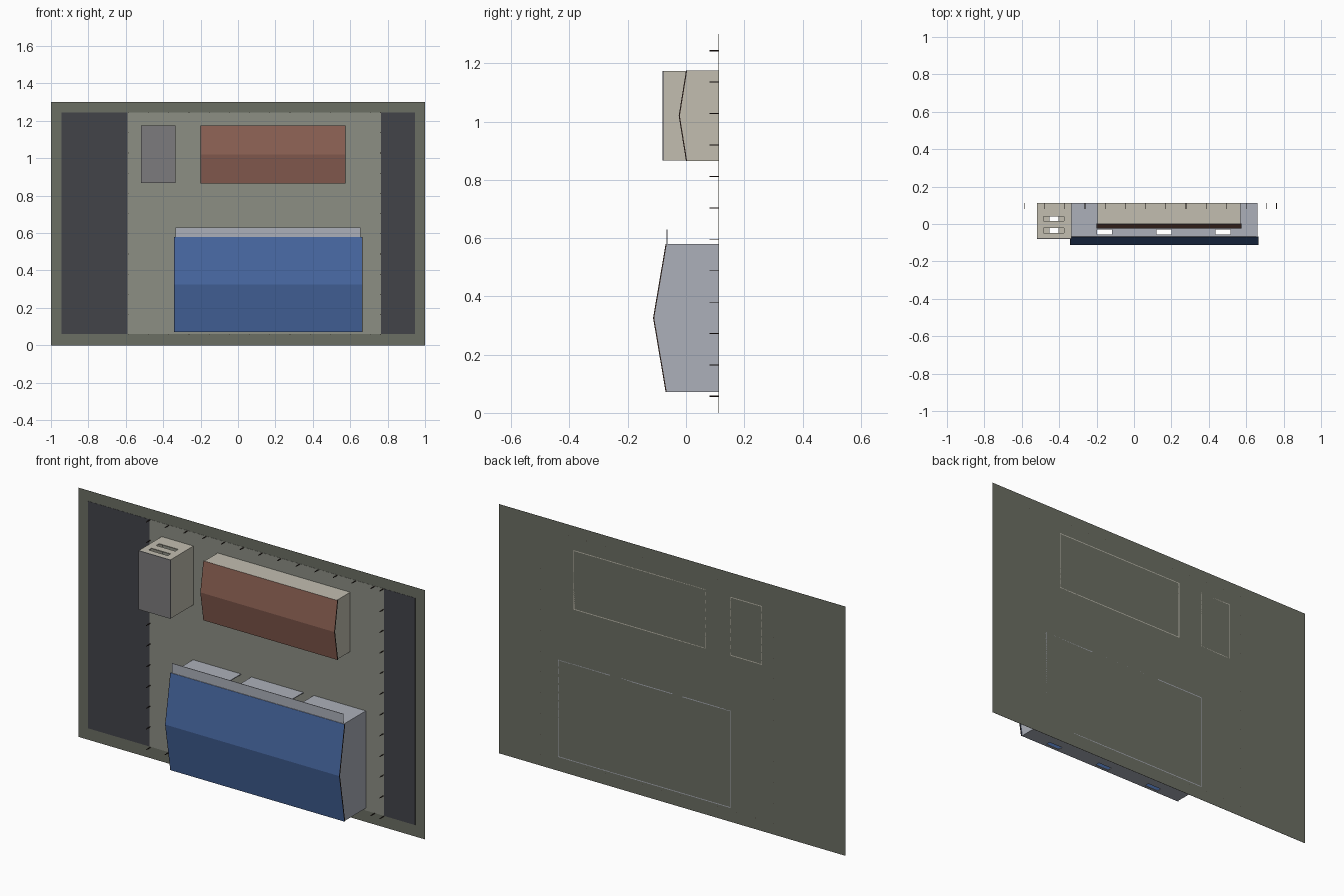
import bpy
import bmesh

if "Cube" in bpy.data.objects:
    bpy.data.objects.remove(bpy.data.objects["Cube"], do_unlink=True)

BACK = 0.113    # plane of the site, structures rise toward -y
THIN = 0.004


def material(name, hex_colour):
    rgb = [int(hex_colour[i:i + 2], 16) / 255 for i in range(0, 6, 2)]
    colour = tuple(((c + 0.055) / 1.055) ** 2.4 for c in rgb) + (1.0,)
    mat = bpy.data.materials.new(name)
    mat.diffuse_color = colour
    mat.use_nodes = True
    mat.node_tree.nodes["Principled BSDF"].inputs["Base Color"].default_value = colour
    return mat


border_grey = material("border_grey", "6b6e63")
yard_grey = material("yard_grey", "8c8e84")
asphalt = material("asphalt", "424349")
blue_metal = material("blue_metal", "46669f")
red_metal = material("red_metal", "8a5f52")
trim_dark = material("trim_dark", "3a2c26")
wall_blue = material("wall_blue", "acb0ba")
wall_beige = material("wall_beige", "c2beb0")
cap_grey = material("cap_grey", "7c7b7d")


def prism(name, profile, x0, x1, mat):
    """Extrude a (y, z) outline along x."""
    bm = bmesh.new()
    face = bm.faces.new([bm.verts.new((x0, y, z)) for y, z in profile])
    moved = bmesh.ops.extrude_face_region(bm, geom=[face])["geom"]
    verts = [v for v in moved if isinstance(v, bmesh.types.BMVert)]
    bmesh.ops.translate(bm, verts=verts, vec=(x1 - x0, 0, 0))
    bmesh.ops.recalc_face_normals(bm, faces=bm.faces)
    mesh = bpy.data.meshes.new(name)
    bm.to_mesh(mesh)
    bm.free()
    obj = bpy.data.objects.new(name, mesh)
    bpy.context.collection.objects.link(obj)
    if mat:
        mesh.materials.append(mat)
    return obj


def box(name, xs, ys, zs, mat=None):
    (y0, y1), (z0, z1) = ys, zs
    return prism(name, [(y0, z0), (y1, z0), (y1, z1), (y0, z1)], xs[0], xs[1], mat)


def wall_with_holes(name, xs, ys, z, holes, mat):
    """Thin wall facing up or down, with (x centre, width, y0, y1) openings."""
    wall = box(name, xs, ys, (z - THIN / 2, z + THIN / 2), mat)
    for cx, width, y0, y1 in holes:
        cutter = box("opening_cutter", (cx - width / 2, cx + width / 2),
                     (y0, y1), (z - 0.02, z + 0.02))
        cutter.hide_render = True
        mod = wall.modifiers.new("opening", "BOOLEAN")
        mod.operation = "DIFFERENCE"
        mod.solver = "EXACT"
        mod.object = cutter
        bpy.context.view_layer.objects.active = wall
        bpy.ops.object.modifier_apply(modifier=mod.name)
        bpy.data.objects.remove(cutter, do_unlink=True)


def gabled_hall(name, xs, zs, eave, ridge, roof_mat, wall_mat, top_holes, low_holes):
    x0, x1 = xs
    z0, z1 = zs
    zm = (z0 + z1) / 2
    # Gable ends
    outline = [(BACK, z0), (eave, z0), (ridge + THIN, zm), (eave, z1), (BACK, z1)]
    prism(name + "_right_gable", outline, x0, x0 + THIN, wall_mat)
    prism(name + "_left_gable", outline, x1 - THIN, x1, wall_mat)
    # Long walls
    h = THIN / 2
    wall_with_holes(name + "_upper_wall", xs, (eave, BACK), z1 - h, top_holes, wall_mat)
    wall_with_holes(name + "_lower_wall", xs, (eave, BACK), z0 + h, low_holes, wall_mat)
    # Roof slopes
    for part, ze in (("upper", z1), ("lower", z0)):
        slope = [(eave, ze), (ridge, zm), (ridge + THIN, zm), (eave + THIN, ze)]
        prism(f"{name}_{part}_roof", slope, x0 - 0.003, x1 + 0.003, roof_mat)
    # Roof verges
    for side, x in (("right", x0 - 0.005), ("left", x1 + 0.003)):
        verge = [(eave, z0), (ridge, zm), (eave, z1),
                 (eave + THIN, z1), (ridge + THIN, zm), (eave + THIN, z0)]
        prism(f"{name}_{side}_verge", verge, x, x + 0.002, trim_dark)


# Site slab, yard and asphalt strips
box("site_slab", (-1, 1), (BACK - 0.001, BACK), (0, 1.3), border_grey)
box("yard", (-0.59, 0.765), (BACK - 0.002, BACK - 0.001), (0.06, 1.245), yard_grey)
box("right_road", (-0.945, -0.59), (BACK - 0.002, BACK - 0.001), (0.06, 1.245), asphalt)
box("left_road", (0.765, 0.945), (BACK - 0.002, BACK - 0.001), (0.06, 1.245), asphalt)


# Fence posts round the yard
def post(x, z):
    w = 0.0015
    box("fence_post", (x - w, x + w), (BACK - 0.033, BACK), (z - w, z + w), trim_dark)


for i in range(12):
    for x in (-0.585, 0.762):
        post(x, 0.056 + i * 0.108)
for i in range(12):
    for z in (0.058, 1.243):
        post(-0.478 + i * 0.108, z)

# Large hall with windows through both long walls and two doors
windows = [(x, 0.08, -0.055, -0.03) for x in (-0.157, 0.16, 0.475)]
doors = [(x, 0.06, 0.02, 0.2) for x in (-0.03, 0.33)]
gabled_hall("large_hall", (-0.337, 0.66), (0.072, 0.58), -0.07, -0.113,
            blue_metal, wall_blue, windows + doors, windows)
box("large_hall_fascia", (-0.335, 0.655), (-0.067, -0.064), (0.578, 0.63), wall_blue)

# Small hall
gabled_hall("small_hall", (-0.195, 0.57), (0.865, 1.175), 0.0, -0.025,
            red_metal, wall_beige, [], [])

# Flat-roofed block with slot windows
bx, bz = (-0.518, -0.335), (0.867, 1.174)
rows = ((0.015, 0.04), (-0.047, -0.022))
wall_with_holes("block_upper_wall", bx, (-0.076, BACK), bz[1] - THIN / 2,
                [(-0.428, 0.11, a, b) for a, b in rows], wall_beige)
wall_with_holes("block_lower_wall", bx, (-0.076, BACK), bz[0] + THIN / 2,
                [(-0.428, 0.05, a, b) for a, b in rows], wall_beige)
for side, x in (("right", bx[0]), ("left", bx[1] - THIN)):
    box(f"block_{side}_wall", (x, x + THIN), (-0.076, BACK), bz, wall_beige)
box("block_roof", bx, (-0.08, -0.076), bz, cap_grey)
